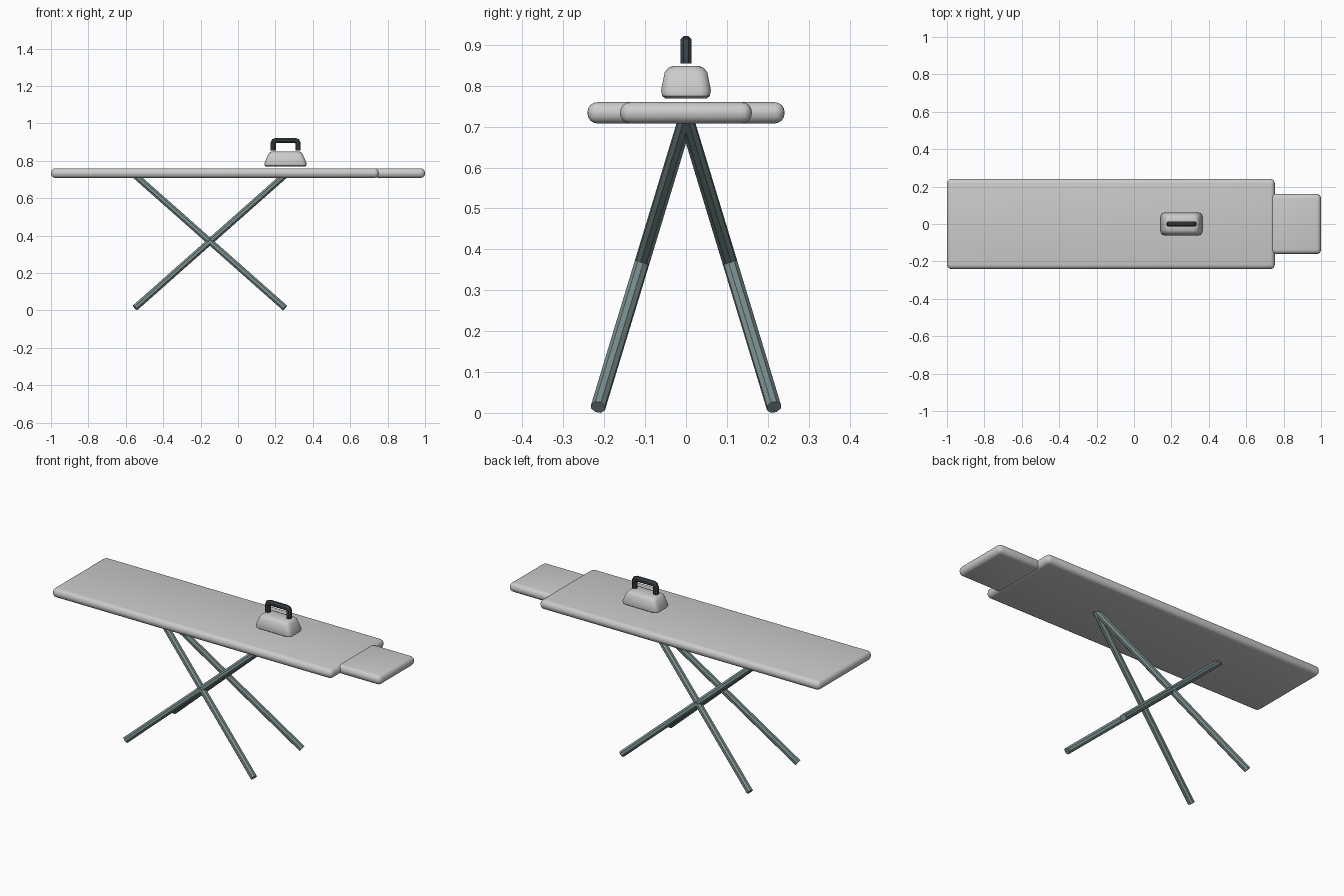
import bpy, bmesh, math
from mathutils import Vector

if "Cube" in bpy.data.objects:
    bpy.data.objects.remove(bpy.data.objects["Cube"])


def material(name, rgb):
    m = bpy.data.materials.new(name)
    m.diffuse_color = (*rgb, 1)
    m.use_nodes = True
    m.node_tree.nodes["Principled BSDF"].inputs["Base Color"].default_value = m.diffuse_color
    return m


teal = material("teal_metal", (0.19, 0.27, 0.265))
black = material("black_plastic", (0.045, 0.055, 0.06))


def finish(name, bm, mat=None, smooth=None):
    bmesh.ops.recalc_face_normals(bm, faces=bm.faces)
    me = bpy.data.meshes.new(name)
    bm.to_mesh(me)
    bm.free()
    ob = bpy.data.objects.new(name, me)
    bpy.context.collection.objects.link(ob)
    if mat:
        me.materials.append(mat)
    if smooth:
        bpy.ops.object.select_all(action='DESELECT')
        ob.select_set(True)
        bpy.context.view_layer.objects.active = ob
        bpy.ops.object.shade_smooth_by_angle(angle=math.radians(smooth))
    return ob


def padded_slab(name, x0, x1, width, z0, z1, radius):
    bm = bmesh.new()
    bmesh.ops.create_cube(bm, size=1)
    for v in bm.verts:
        v.co = ((x0 + x1) / 2 + v.co.x * (x1 - x0), v.co.y * width,
                (z0 + z1) / 2 + v.co.z * (z1 - z0))
    bmesh.ops.bevel(bm, geom=bm.edges[:], offset=radius, segments=4,
                    profile=0.5, affect='EDGES')
    return finish(name, bm, smooth=35)


def tube(name, points, radius, sides, mat, smooth=None):
    # Sweep a polygon along a planar path, mitred at the bends
    pts = [Vector(p) for p in points]
    dirs = [(b - a).normalized() for a, b in zip(pts, pts[1:])]
    side = dirs[0].cross(dirs[-1])
    side = side.normalized() if side.length > 1e-3 else Vector((0, 1, 0))
    if len(pts) > 2:
        side = Vector((0, 1, 0))
    side = (side - dirs[0] * side.dot(dirs[0])).normalized()
    bm = bmesh.new()
    rings = []
    for i, p in enumerate(pts):
        a, b = dirs[max(i - 1, 0)], dirs[min(i, len(dirs) - 1)]
        t = (a + b).normalized()
        up = t.cross(side) / max(t.dot(a), 0.5)
        angles = [math.tau * (k + 0.5) / sides for k in range(sides)]
        rings.append([bm.verts.new(p + radius * (side * math.cos(w) + up * math.sin(w)))
                      for w in angles])
    for r, s in zip(rings, rings[1:]):
        for k in range(sides):
            j = (k + 1) % sides
            bm.faces.new((r[k], r[j], s[j], s[k]))
    bm.faces.new(rings[0])
    bm.faces.new(rings[-1])
    return finish(name, bm, mat, smooth)


# Board and its narrower end
padded_slab("board", -1.0, 0.753, 0.482, 0.708, 0.76, 0.024)
padded_slab("board_nose", 0.728, 1.0, 0.322, 0.708, 0.76, 0.024)

# Two crossing pairs of splayed legs
for sx, end in ((1, "right"), (-1, "left")):
    for sy, face in ((-1, "front"), (1, "back")):
        tube(f"leg_{face}_{end}",
             [(-0.15 + sx * 0.4, sy * 0.215, 0.014), (-0.15 - sx * 0.4, 0, 0.722)],
             0.0185, 8, teal)

# Iron body: stacked rounded rectangles (z, half length, half width)
cx, corner = 0.254, 0.024
levels = [(0.769, 0.104, 0.050), (0.775, 0.111, 0.058), (0.788, 0.112, 0.061),
          (0.834, 0.093, 0.052), (0.844, 0.086, 0.043), (0.849, 0.076, 0.031)]
bm = bmesh.new()
rings = []
for z, hx, hy in levels:
    ring = []
    for qx, qy, start in ((1, 1, 0), (-1, 1, 90), (-1, -1, 180), (1, -1, 270)):
        for k in range(4):
            w = math.radians(start + k * 30)
            ring.append(bm.verts.new((cx + qx * (hx - corner) + corner * math.cos(w),
                                      qy * (hy - corner) + corner * math.sin(w), z)))
    rings.append(ring)
for r, s in zip(rings, rings[1:]):
    for k in range(len(r)):
        j = (k + 1) % len(r)
        bm.faces.new((r[k], r[j], s[j], s[k]))
bm.faces.new(rings[0])
bm.faces.new(rings[-1])
finish("iron_body", bm, smooth=35)

# Iron handle
h, top, r = 0.066, 0.908, 0.015
half = [(h, 0.854), (h, top - 0.014), (h - 0.004, top - 0.004), (h - 0.014, top)]
path = [(cx - x, 0, z) for x, z in half] + [(cx + x, 0, z) for x, z in reversed(half)]
tube("iron_handle", path, r, 8, black, smooth=30)
